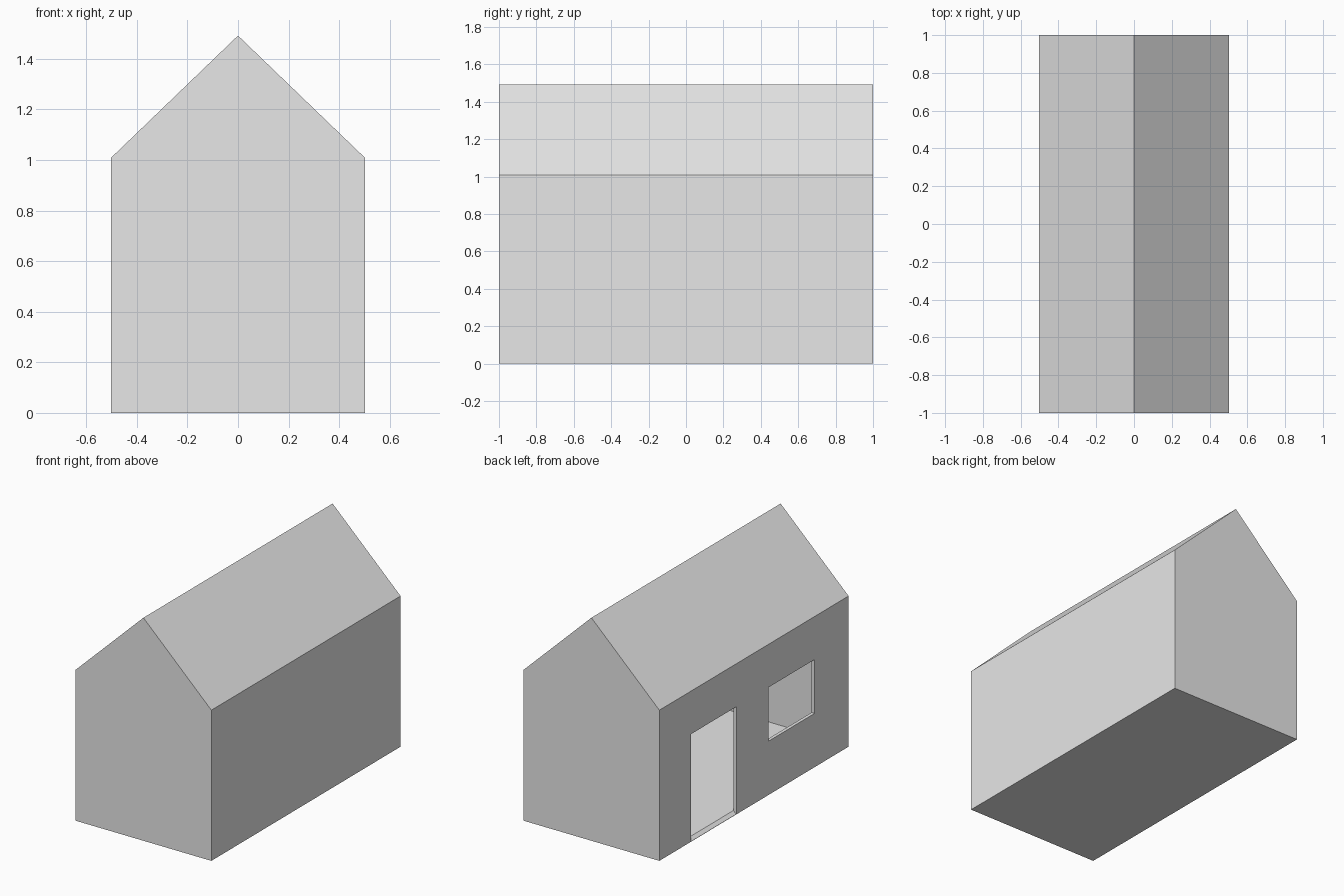
import bpy
import bmesh

cube = bpy.data.objects.get("Cube")
if cube:
    bpy.data.objects.remove(cube, do_unlink=True)

plaster = bpy.data.materials.new("light_grey")
plaster.use_nodes = True
grey = (0.8, 0.8, 0.8, 1)
plaster.diffuse_color = grey
plaster.node_tree.nodes["Principled BSDF"].inputs["Base Color"].default_value = grey

HALF_W, HALF_L, EAVE, RIDGE = 0.503, 1.0, 1.008, 1.492
WALL = 0.022


def prism(name, profile, y0, y1):
    """Extrude an x-z profile along y."""
    bm = bmesh.new()
    face = bm.faces.new([bm.verts.new((x, y0, z)) for x, z in profile])
    made = bmesh.ops.extrude_face_region(bm, geom=[face])["geom"]
    verts = [v for v in made if isinstance(v, bmesh.types.BMVert)]
    bmesh.ops.translate(bm, verts=verts, vec=(0, y1 - y0, 0))
    bmesh.ops.recalc_face_normals(bm, faces=bm.faces)
    mesh = bpy.data.meshes.new(name)
    bm.to_mesh(mesh)
    bm.free()
    mesh.materials.append(plaster)
    obj = bpy.data.objects.new(name, mesh)
    bpy.context.collection.objects.link(obj)
    return obj


def gable(half, base, eave, ridge):
    return [(-half, base), (half, base), (half, eave), (0, ridge), (-half, eave)]


def cut(body, cutter):
    """Subtract the cutter and discard it."""
    mod = body.modifiers.new("cut", "BOOLEAN")
    mod.operation = "DIFFERENCE"
    mod.solver = "EXACT"
    mod.object = cutter
    bpy.context.view_layer.objects.active = body
    bpy.ops.object.modifier_apply(modifier=mod.name)
    bpy.data.objects.remove(cutter, do_unlink=True)


# House body with a pitched roof, hollowed to a thin shell
house = prism("house_shell", gable(HALF_W, 0, EAVE, RIDGE), -HALF_L, HALF_L)
inside = HALF_W - WALL
cut(house, prism("room_cutter",
                 gable(inside, 0.02, EAVE - 0.01, RIDGE - 0.03),
                 WALL - HALF_L, HALF_L - WALL))

# Doorway with a sloping threshold
door = [(-0.6, 0.002), (-HALF_W, 0.002), (-inside, 0.02),
        (-0.4, 0.08), (-0.4, 0.72), (-0.6, 0.72)]
cut(house, prism("door_cutter", door, 0.187, 0.668))

# Window opening
window = [(-0.6, 0.36), (-0.4, 0.36), (-0.4, 0.72), (-0.6, 0.72)]
cut(house, prism("window_cutter", window, -0.641, -0.156))
